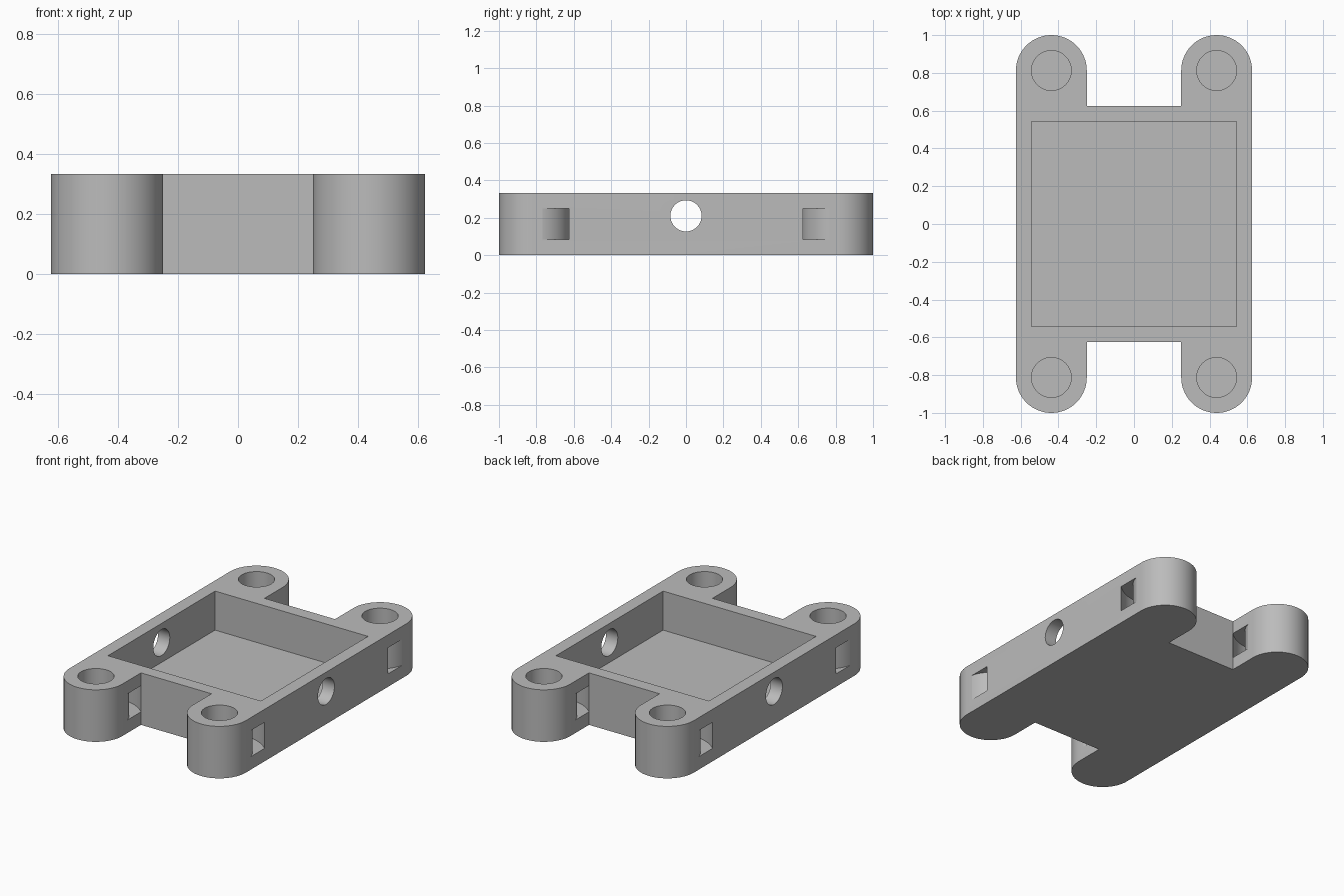
import bpy, bmesh
from math import sin, cos, pi, radians
from mathutils import Matrix

if "Cube" in bpy.data.objects:
    bpy.data.objects.remove(bpy.data.objects["Cube"], do_unlink=True)

HEIGHT = 0.333      # overall height
FLOOR = 0.083       # thickness under pocket and sockets
HALF = 0.625        # half width of the square body
EAR_R = 0.1875      # rounded ear radius
EAR_X, EAR_Y = HALF - EAR_R, 1 - EAR_R
CORNERS = [(sx * EAR_X, sy * EAR_Y) for sx in (-1, 1) for sy in (-1, 1)]

grey = bpy.data.materials.new("grey plastic")
grey.use_nodes = True
colour = (0.5, 0.5, 0.5, 1)
grey.diffuse_color = colour
grey.node_tree.nodes["Principled BSDF"].inputs["Base Color"].default_value = colour


def make_object(name, bm):
    bmesh.ops.recalc_face_normals(bm, faces=bm.faces)
    mesh = bpy.data.meshes.new(name)
    bm.to_mesh(mesh)
    bm.free()
    mesh.materials.append(grey)
    obj = bpy.data.objects.new(name, mesh)
    bpy.context.collection.objects.link(obj)
    return obj


def prism(name, outline, z0, z1):
    bm = bmesh.new()
    face = bm.faces.new([bm.verts.new((x, y, z0)) for x, y in outline])
    top = bmesh.ops.extrude_face_region(bm, geom=[face])["geom"]
    bmesh.ops.translate(bm, vec=(0, 0, z1 - z0),
                        verts=[v for v in top if isinstance(v, bmesh.types.BMVert)])
    return make_object(name, bm)


def circle(cx, cy, r, n=64, start=0.0, sweep=2 * pi, closed=True):
    count = n if closed else n + 1
    return [(cx + r * cos(start + sweep * i / n), cy + r * sin(start + sweep * i / n))
            for i in range(count)]


def ring(name, cx, cy, r_in, r_out, z0, z1, n=64):
    bm = bmesh.new()
    section = [(r_in, z0), (r_out, z0), (r_out, z1), (r_in, z1)]
    loops = [[bm.verts.new((cx + r * cos(2 * pi * i / n), cy + r * sin(2 * pi * i / n), z))
              for r, z in section] for i in range(n)]
    for i in range(n):
        a, b = loops[i], loops[(i + 1) % n]
        for k in range(4):
            m = (k + 1) % 4
            bm.faces.new((a[k], a[m], b[m], b[k]))
    return make_object(name, bm)


def cut(target, cutter):
    cutter.hide_render = True
    mod = target.modifiers.new("cut", "BOOLEAN")
    mod.operation = "DIFFERENCE"
    mod.solver = "EXACT"
    mod.object = cutter
    bpy.context.view_layer.objects.active = target
    bpy.ops.object.modifier_apply(modifier=mod.name)
    bpy.data.objects.remove(cutter, do_unlink=True)


# Body outline: a square with two rounded ears at each end
back = (circle(EAR_X, EAR_Y, EAR_R, 32, 0, pi, False) + [(EAR_X - EAR_R, HALF)]
        + [(EAR_R - EAR_X, HALF)] + circle(-EAR_X, EAR_Y, EAR_R, 32, 0, pi, False))
outline = back + [(-x, -y) for x, y in back]
housing = prism("housing", outline, 0, HEIGHT)

# Square pocket
p = 0.5417
cut(housing, prism("pocket_cutter", [(-p, -p), (p, -p), (p, p), (-p, p)], FLOOR, 0.5))

# Blind sockets and curved strap slots around each ear
for cx, cy in CORNERS:
    cut(housing, prism("socket_cutter", circle(cx, cy, 0.1055), FLOOR, 0.5))
    cut(housing, ring("slot_cutter", cx, cy, 0.193, 0.265, FLOOR, 0.25))

# Round hole through both side walls
bm = bmesh.new()
bmesh.ops.create_cone(bm, cap_ends=True, segments=64, radius1=0.0833, radius2=0.0833, depth=2,
                      matrix=Matrix.Translation((0, 0, 0.21)) @ Matrix.Rotation(pi / 2, 4, "Y"))
cut(housing, make_object("side_hole_cutter", bm))

# Smooth curved walls, crisp edges
bpy.ops.object.select_all(action="DESELECT")
housing.select_set(True)
bpy.context.view_layer.objects.active = housing
bpy.ops.object.shade_smooth_by_angle(angle=radians(10))
